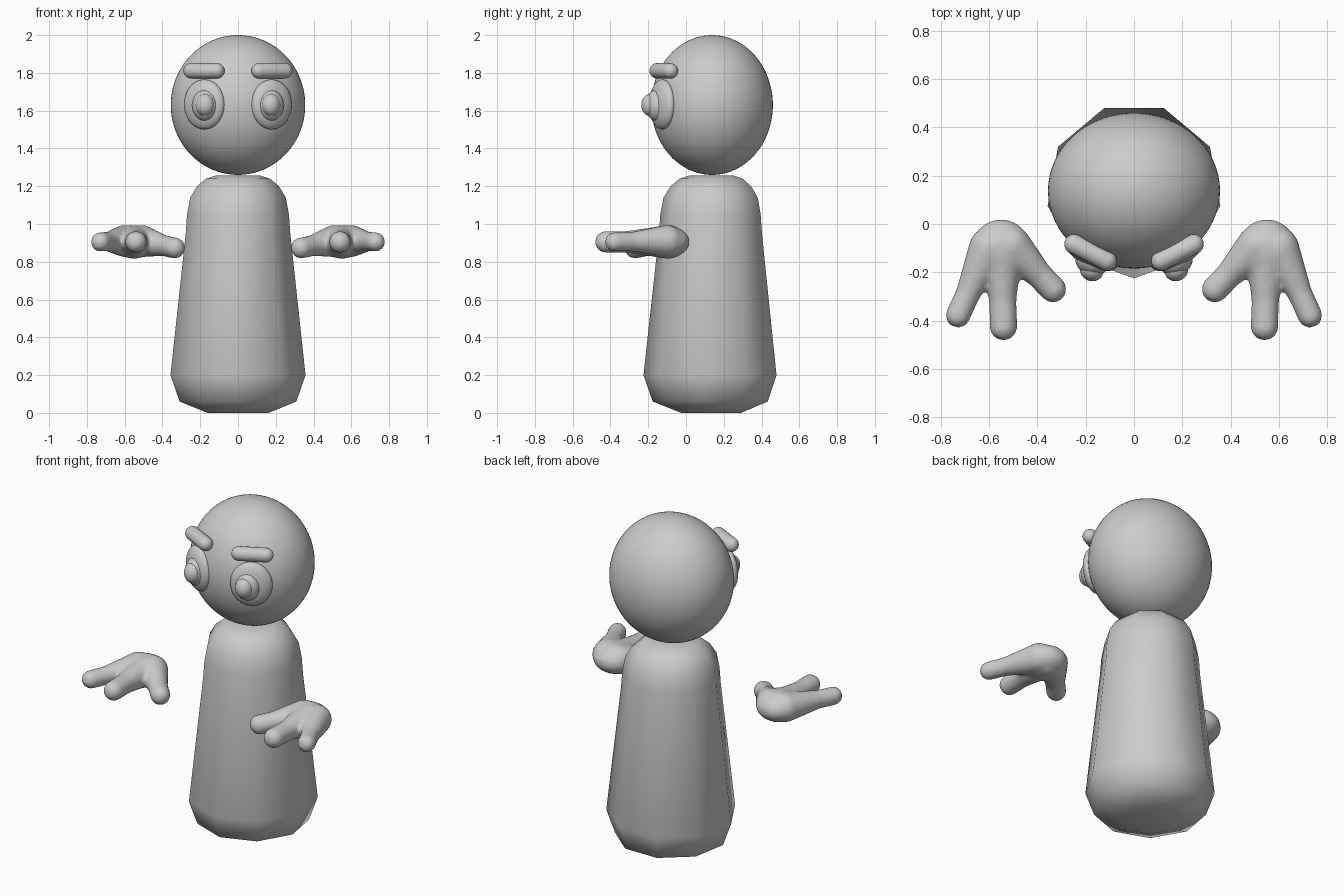
import bpy, bmesh, math
from mathutils import Vector, Matrix

if "Cube" in bpy.data.objects:
    bpy.data.objects.remove(bpy.data.objects["Cube"])

grey = bpy.data.materials.new("plain grey")
grey.diffuse_color = (0.6, 0.6, 0.6, 1)
grey.use_nodes = True
grey.node_tree.nodes["Principled BSDF"].inputs["Base Color"].default_value = grey.diffuse_color
CY = 0.138  # depth of the body axis


def finish(bm, name):
    for f in bm.faces:
        f.smooth = True
    bmesh.ops.recalc_face_normals(bm, faces=bm.faces)
    mesh = bpy.data.meshes.new(name)
    bm.to_mesh(mesh)
    bm.free()
    mesh.materials.append(grey)
    ob = bpy.data.objects.new(name, mesh)
    bpy.context.collection.objects.link(ob)
    return ob


def add_ball(bm, centre, radii, turn=0.0, u=32, v=20):
    m = (Matrix.Translation(centre) @ Matrix.Rotation(turn, 4, 'Z')
         @ Matrix.Diagonal((*radii, 1)))
    bmesh.ops.create_uvsphere(bm, u_segments=u, v_segments=v, radius=1, matrix=m)


def ball(name, centre, radii, turn=0.0, u=32, v=20):
    bm = bmesh.new()
    add_ball(bm, centre, radii, turn, u, v)
    return finish(bm, name)


# Body: nine-sided tapered column with rounded ends
bm = bmesh.new()
profile = [(0.163, 0), (0.314, 0.06), (0.363, 0.2), (0.281, 0.95), (0.274, 1.05),
           (0.257, 1.14), (0.22, 1.2), (0.172, 1.24), (0.122, 1.256)]
rings = []
for r, z in profile:
    angles = [math.radians(-90 + 40 * i) for i in range(9)]
    rings.append([bm.verts.new((r * math.cos(a), CY + r * math.sin(a), z)) for a in angles])
for low, high in zip(rings, rings[1:]):
    for i in range(9):
        j = (i + 1) % 9
        bm.faces.new((low[i], low[j], high[j], high[i]))
bm.faces.new(rings[0])
bm.faces.new(rings[-1])
finish(bm, "body")

# Head
ball("head", (0, CY, 1.63), (0.356, 0.322, 0.37), u=64, v=40)

for side, s in (("left", -1), ("right", 1)):
    turn = s * math.radians(27)

    # Eye: flattened ball with two smaller domes in front
    ball(side + "_eye", (s * 0.178, -0.125, 1.633), (0.118, 0.051, 0.132), turn)
    ball(side + "_iris", (s * 0.175, -0.155, 1.628), (0.07, 0.058, 0.082), turn)
    ball(side + "_pupil", (s * 0.175, -0.19, 1.63), (0.05, 0.046, 0.058), turn)

    # Eyebrow: a tilted capsule
    bm = bmesh.new()
    bmesh.ops.create_uvsphere(bm, u_segments=24, v_segments=17, radius=0.041)
    for v in bm.verts:
        v.co.z += math.copysign(0.076, v.co.z)
    bm.transform(Matrix.Translation((s * 0.18, -0.118, 1.811))
                 @ Matrix.Rotation(turn, 4, 'Z') @ Matrix.Rotation(math.pi / 2, 4, 'Y'))
    finish(bm, side + "_eyebrow")

    # Hand: palm and three fingers melted into one soft shape
    bm = bmesh.new()
    add_ball(bm, (s * 0.55, -0.11, 0.905), (0.125, 0.13, 0.087))
    fingers = [((0.60, -0.10, 0.91), (0.728, -0.378, 0.905), 0.085, 0.052),
               ((0.55, -0.09, 0.905), (0.54, -0.425, 0.905), 0.09, 0.058),
               ((0.51, -0.09, 0.91), (0.335, -0.27, 0.873), 0.085, 0.056)]
    for start, end, r0, r1 in fingers:
        for i in range(15):
            t = i / 14
            p = Vector(start).lerp(Vector(end), t)
            r = r0 + (r1 - r0) * min(1, t * 1.5)
            add_ball(bm, (s * p.x, p.y, p.z), (r, r, r), u=20, v=12)
    hand = finish(bm, side + "_hand")
    remesh = hand.modifiers.new("melt", 'REMESH')
    remesh.mode = 'VOXEL'
    remesh.voxel_size = 0.011
    remesh.use_smooth_shade = True
    soften = hand.modifiers.new("soften", 'SMOOTH')
    soften.factor = 0.5
    soften.iterations = 8
